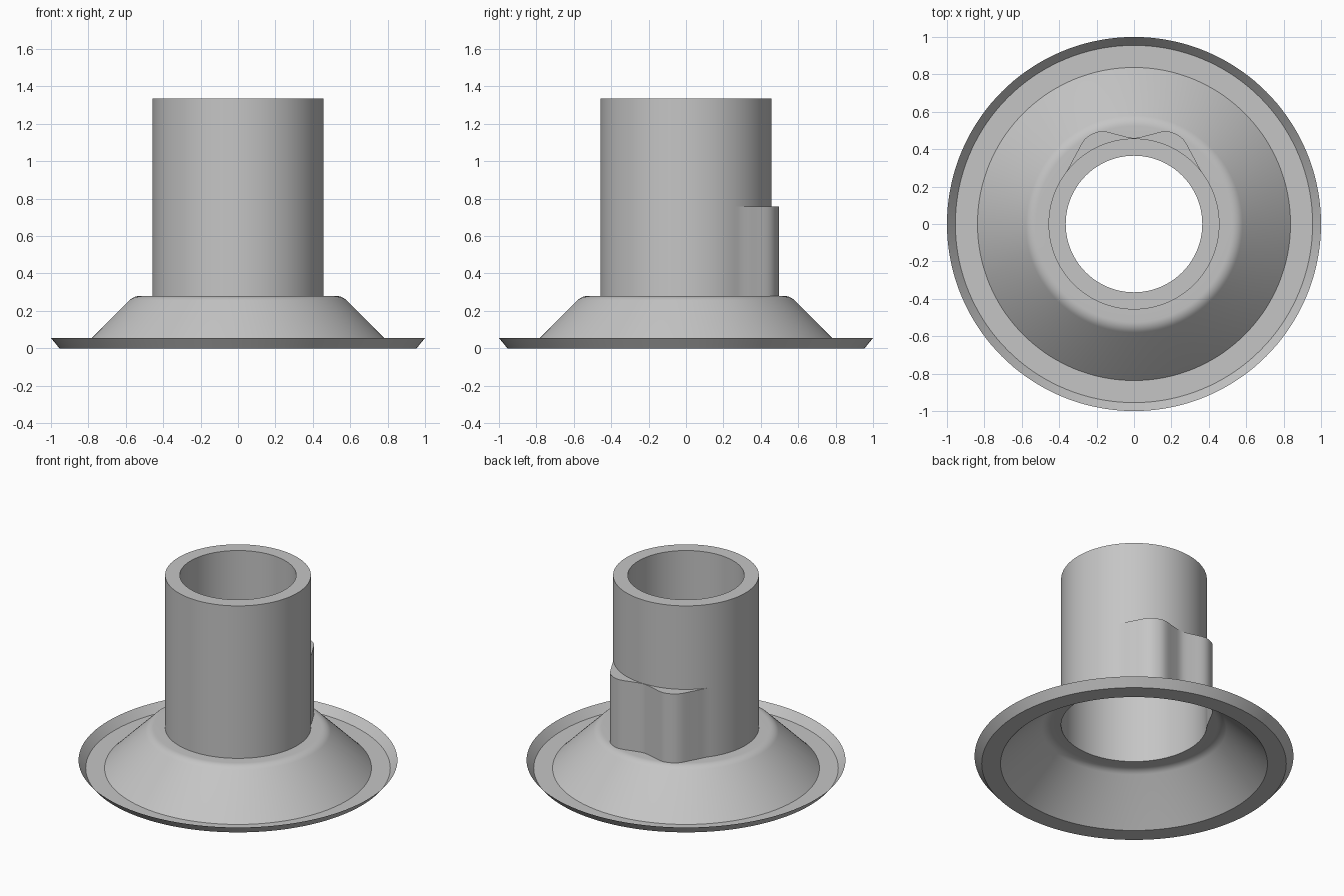
import bpy
import bmesh
from math import sin, cos, pi

cube = bpy.data.objects.get("Cube")
if cube:
    bpy.data.objects.remove(cube)

SEGMENTS = 144
OUTER, BORE = 0.457, 0.365
SHOULDER, LEDGE, TOP = 0.28, 0.757, 1.335

grey = bpy.data.materials.new("plain grey")
grey.use_nodes = True
colour = (0.56, 0.56, 0.56, 1)
grey.diffuse_color = colour
grey.node_tree.nodes["Principled BSDF"].inputs["Base Color"].default_value = colour

# Twin-lobed bulge at the back: (angle away from +y, radius)
BULGE = [(0, 0.46), (0.167, 0.483), (0.331, 0.525), (0.428, 0.531),
         (0.523, 0.525), (0.702, 0.484), (0.93, OUTER)]


def slope(i):
    if i in (0, len(BULGE) - 1):
        return 0
    (a, r), (b, s) = BULGE[i - 1], BULGE[i + 1]
    return (s - r) / (b - a)


def bulged(angle):
    """Radius of the lower wall, smoothly interpolated over the bulge."""
    away = abs((angle - pi / 2 + pi) % (2 * pi) - pi)
    for i in range(len(BULGE) - 1):
        (a, r), (b, s) = BULGE[i], BULGE[i + 1]
        if a <= away <= b:
            w = b - a
            t = (away - a) / w
            u = 1 - t
            return (u * u * (1 + 2 * t) * r + t * t * (3 - 2 * t) * s
                    + w * t * u * (u * slope(i) - t * slope(i + 1)))
    return OUTER


def loft(name, rings):
    """Skin a list of (radius or radius function, height) rings."""
    bm = bmesh.new()
    rows = []
    for radius, z in rings:
        row = []
        for i in range(SEGMENTS):
            a = 2 * pi * i / SEGMENTS
            r = radius(a) if callable(radius) else radius
            row.append(bm.verts.new((r * cos(a), r * sin(a), z)))
        rows.append(row)
    for low, high in zip(rows, rows[1:]):
        for i in range(SEGMENTS):
            j = (i + 1) % SEGMENTS
            gaps = [(low[k].co - high[k].co).length for k in (i, j)]
            if max(gaps) > 1e-5:
                bm.faces.new((low[i], low[j], high[j], high[i]))
    loose = [v for v in bm.verts if not v.link_faces]
    bmesh.ops.delete(bm, geom=loose, context='VERTS')
    bmesh.ops.remove_doubles(bm, verts=bm.verts, dist=1e-5)
    mesh = bpy.data.meshes.new(name)
    bm.to_mesh(mesh)
    bm.free()
    mesh.materials.append(grey)
    obj = bpy.data.objects.new(name, mesh)
    bpy.context.collection.objects.link(obj)
    bpy.ops.object.select_all(action='DESELECT')
    obj.select_set(True)
    bpy.context.view_layer.objects.active = obj
    bpy.ops.object.shade_smooth_by_angle(angle=pi / 6)
    return obj


# Thin flange: upturned lip, flat ring, cone, rounded shoulder
fillet = 0.08
shoulder = [(0.524 + fillet * sin(k * pi / 24), SHOULDER - fillet * (1 - cos(k * pi / 24)))
            for k in range(6, -1, -1)]
loft("flange", [(1.0, 0.055), (0.955, 0), (0.837, 0)] + shoulder + [(bulged, SHOULDER)])

# Thin lower wall with the bulge, and the ledge that closes the bulge
loft("lower_wall", [(bulged, SHOULDER), (bulged, LEDGE)])
loft("bulge_ledge", [(bulged, LEDGE), (OUTER, LEDGE)])

# Thick upper tube with its bore and inner step
loft("upper_tube", [(OUTER, LEDGE), (OUTER, TOP), (BORE, TOP), (BORE, LEDGE), (OUTER, LEDGE)])
